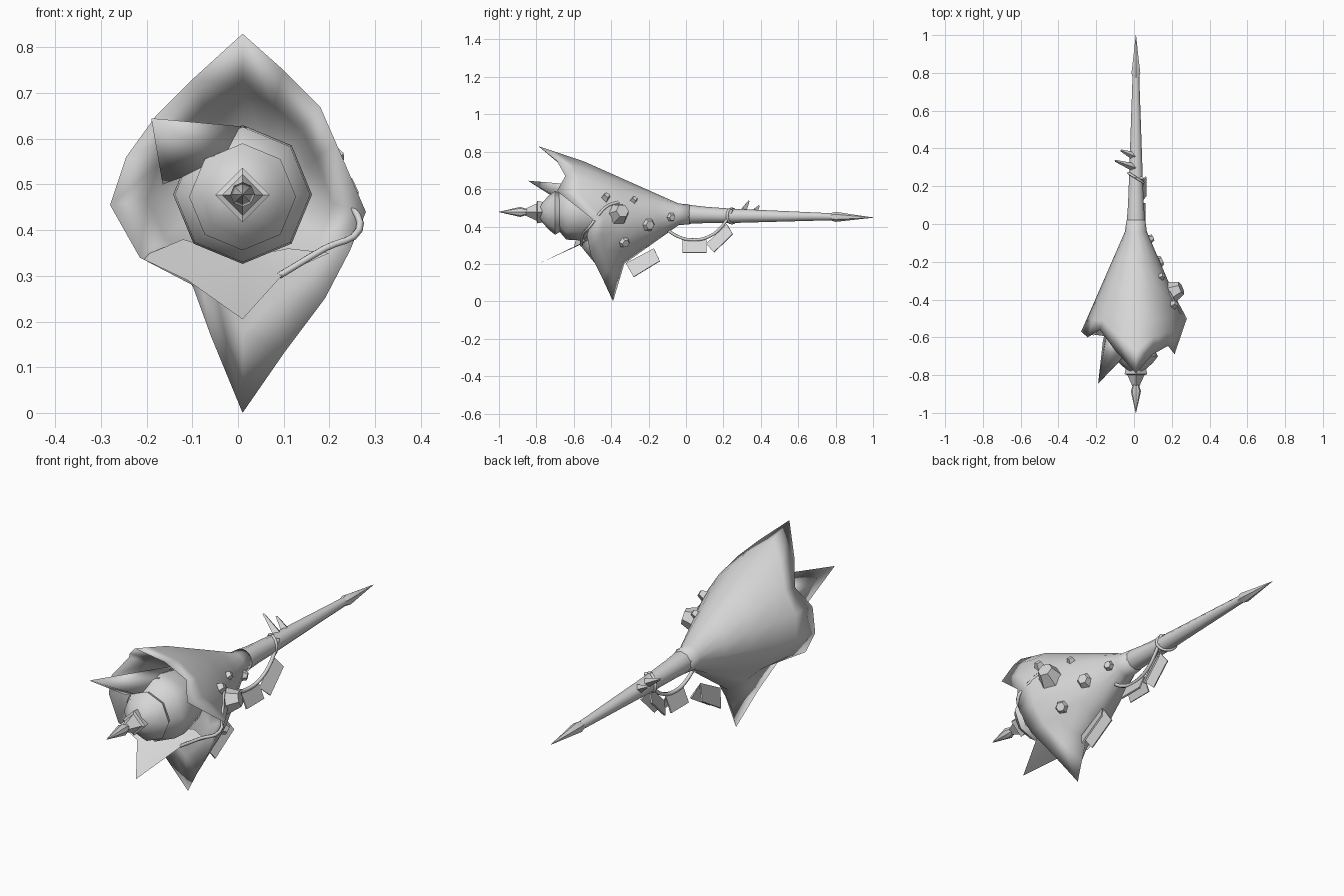
import bpy, bmesh, math
from mathutils import Vector
from mathutils.bvhtree import BVHTree

if "Cube" in bpy.data.objects:
    bpy.data.objects.remove(bpy.data.objects["Cube"])

grey = bpy.data.materials.new("grey")
grey.diffuse_color = (0.68, 0.68, 0.68, 1)
grey.use_nodes = True
grey.node_tree.nodes["Principled BSDF"].inputs["Base Color"].default_value = grey.diffuse_color
CX, CZ = 0.01, 0.465


def make(name, verts, faces, smooth=35):
    """Mesh object from points and faces, shaded smooth below an angle."""
    bm = bmesh.new()
    vs = [bm.verts.new(v) for v in verts]
    for f in faces:
        bm.faces.new([vs[i] for i in f])
    bmesh.ops.remove_doubles(bm, verts=bm.verts, dist=1e-5)
    bmesh.ops.recalc_face_normals(bm, faces=bm.faces)
    me = bpy.data.meshes.new(name)
    bm.to_mesh(me)
    bm.free()
    ob = bpy.data.objects.new(name, me)
    bpy.context.collection.objects.link(ob)
    me.materials.append(grey)
    if smooth:
        bpy.ops.object.select_all(action='DESELECT')
        ob.select_set(True)
        bpy.context.view_layer.objects.active = ob
        bpy.ops.object.shade_smooth_by_angle(angle=math.radians(smooth))
    return ob


def grid(m, n):
    return [(i * n + j, i * n + (j + 1) % n, (i + 1) * n + (j + 1) % n, (i + 1) * n + j)
            for i in range(m - 1) for j in range(n)]


def loft(name, rings, smooth=35):
    n = len(rings[0])
    verts = [v for r in rings for v in r]
    faces = grid(len(rings), n) + [tuple(range(n)), tuple(range(len(verts) - n, len(verts)))]
    return make(name, verts, faces, smooth)


def ring(y, r, z, n, squash=1):
    return [Vector((CX + r * squash * math.sin(a), y, z + r * math.cos(a)))
            for a in (math.tau * k / n for k in range(n))]


def lathe(name, profile, sides, smooth=35):
    """Profile of (y, radius, centre z) swept round the long axis."""
    return loft(name, [ring(y, r, z, sides) for y, r, z in profile], smooth)


def cone(name, a, b, r1, r2, sides, smooth=0):
    a, b = Vector(a), Vector(b)
    q = (b - a).to_track_quat('Z', 'Y')
    rings = [[p + q @ Vector((r * math.cos(t), r * math.sin(t), 0))
              for t in (math.tau * k / sides for k in range(sides))] for p, r in ((a, r1), (b, r2))]
    return loft(name, rings, smooth)


# flared outer bell: rails of (mid point, rim point), clockwise from the top
rails = [((.01, -.55, .75), (.01, -.79, .83)),
         ((.11, -.50, .695), (.10, -.69, .75)),
         ((.18, -.50, .635), (.18, -.645, .67)),
         ((.215, -.45, .555), (.215, -.69, .59)),
         ((.215, -.38, .45), (.28, -.50, .44)),
         ((.20, -.37, .36), (.245, -.53, .355)),
         ((.155, -.36, .28), (.19, -.51, .25)),
         ((.09, -.35, .225), (.10, -.45, .13)),
         ((.01, -.33, .20), (.01, -.39, .0)),
         ((-.06, -.36, .25), (-.06, -.46, .17)),
         ((-.12, -.38, .31), (-.10, -.55, .28)),
         ((-.17, -.40, .36), (-.215, -.59, .34)),
         ((-.205, -.40, .45), (-.28, -.57, .455)),
         ((-.19, -.42, .55), (-.245, -.60, .56)),
         ((-.15, -.46, .64), (-.18, -.56, .65)),
         ((-.08, -.50, .70), (-.10, -.67, .73))]
n = len(rails)
neck, collar = ring(.02, .053, CZ, n, .94), ring(-.04, .058, CZ, n)
mids = [Vector(m) for m, _ in rails]
rims = [Vector(r) for _, r in rails]
rings = [neck, collar]
for t in (.33, .67, 1):
    rings.append([a.lerp(b, t) for a, b in zip(collar, mids)])
rings += [[a.lerp(b, .5) for a, b in zip(mids, rims)], rims]
surface = BVHTree.FromPolygons([v for r in rings for v in r], grid(len(rings), n))
# inner lining runs from the rim back to the bulb, shaded as one soft skin
throat = ring(-.43, .125, .477, n)
lining = [[a.lerp(b, t) for a, b in zip(rims, throat)] for t in (.5, 1)]
loft("outer_bell", rings + lining, 180)

# forward-pointing lower petal inside the bell
make("lower_petal", [(-.215, -.585, .34), (-.11, -.60, .29), (.01, -.78, .205), (.10, -.56, .305),
                     (.20, -.53, .35), (-.12, -.50, .38), (.01, -.50, .34), (.11, -.49, .36)],
     [(0, 1, 5), (1, 6, 5), (1, 2, 6), (2, 3, 6), (3, 7, 6), (3, 4, 7)], 180)

# bulb with its side spike, and the tiered nose
lathe("bulb", [(-.40, .115, .475), (-.48, .135, .477), (-.57, .152, .478), (-.64, .148, .478),
               (-.68, .10, .477), (-.72, .06, .476)], 8, 60)
make("upper_spike", [(-.19, -.845, .645), (.02, -.62, .626), (-.03, -.68, .55), (-.165, -.62, .50),
                     (-.12, -.45, .56), (-.02, -.45, .61)],
     [(0, 1, 2), (0, 2, 3), (0, 3, 4), (0, 4, 5), (0, 5, 1), (1, 5, 4, 3, 2)], 180)
lathe("nose_collar", [(-.64, .085, .475), (-.70, .117, .473), (-.735, .09, .474), (-.78, .04, .476)], 8, 50)
lathe("nose_step", [(-.72, .045, .477), (-.795, .06, .477), (-.80, .045, .477), (-.86, .018, .477)], 4)
lathe("nose_tip", [(-.84, .012, .478), (-.885, .027, .478), (-1.0, .001, .478)], 8)

# long tapering stalk ending in a spear tip
lathe("stalk", [(-.08, .05, .465), (.02, .0505, .465), (.10, .044, .462), (.25, .038, .457),
                (.50, .029, .455), (.80, .018, .452)], 10, 60)
lathe("spear_tip", [(.755, .014, .452), (.80, .027, .452), (.88, .016, .45), (1.0, .001, .448)], 6)

# twigs on the stalk
cone("twig_a", (.0, .30, .475), (-.10, .335, .535), .022, .005, 4)
cone("twig_b", (.0, .36, .47), (-.07, .39, .51), .022, .005, 4)


def rope(name, pts, r):
    cu = bpy.data.curves.new(name, 'CURVE')
    cu.dimensions, cu.bevel_depth, cu.bevel_resolution, cu.resolution_u = '3D', r, 1, 4
    cu.use_fill_caps = True
    sp = cu.splines.new('BEZIER')
    sp.bezier_points.add(len(pts) - 1)
    for bp, p in zip(sp.bezier_points, pts):
        bp.co = p
        bp.handle_left_type = bp.handle_right_type = 'AUTO'
    ob = bpy.data.objects.new(name, cu)
    bpy.context.collection.objects.link(ob)
    cu.materials.append(grey)


def on_side(y, z):
    hit, nor, _, _ = surface.ray_cast(Vector((1, y, z)), Vector((-1, 0, 0)))
    if hit is None:
        hit, nor, _, _ = surface.find_nearest(Vector((.3, y, z)))
    return hit, (nor if nor.x > 0 else -nor)


# hanging rope, the loop that ties it to the stalk, and a cord along the open flap
rope("hanging_rope", [(.04, .245, .49), (.04, .20, .41), (.035, .12, .345), (.03, .02, .33),
                      (.03, -.05, .35), (.03, -.11, .39)], .009)
rope("stalk_loop", [(CX + .039 * math.sin(a), .245 - .025 * math.sin(a), .457 + .039 * math.cos(a))
                    for a in (math.tau * k / 8 for k in range(9))], .007)
rope("flap_cord", [(.09, -.56, .30), (.19, -.55, .36), (.265, -.515, .40)]
     + [on_side(y, z)[0] for y, z in ((-.47, .46), (-.42, .51), (-.36, .53))], .008)


# folded tags: two slanted flaps meeting at a ridge
def tag(name, x, top, bottom, spread):
    ridge = [(x, y, z) for y, z in top]
    flaps = [(x + s * spread, y, z) for s in (-1, 1) for y, z in bottom]
    ob = make(name, ridge + flaps, [(0, 1, 3, 2), (0, 1, 5, 4)], 0)
    m = ob.modifiers.new("sheet", 'SOLIDIFY')
    m.thickness, m.offset = .008, 0


tag("rope_tag_mid", .03, ((-.02, .33), (.11, .33)), ((-.02, .26), (.11, .26)), .028)
tag("rope_tag_back", .035, ((.11, .305), (.22, .41)), ((.15, .262), (.25, .36)), .028)
tag("bell_tag", .045, ((-.32, .20), (-.17, .28)), ((-.28, .13), (-.14, .215)), .03)

# studs scattered over the right side of the bell: (y, z, radius, height, sides)
for k, (y, z, r, h, s) in enumerate([(-.36, .47, .06, .055, 6), (-.20, .41, .04, .02, 6),
                                     (-.33, .315, .036, .02, 6), (-.08, .45, .028, .02, 6),
                                     (-.43, .555, .028, .025, 4), (-.28, .54, .024, .02, 4)]):
    p, nor = on_side(y, z)
    cone(f"stud_{k}", p - nor * .01, p + nor * h, r, r * .6, s)
